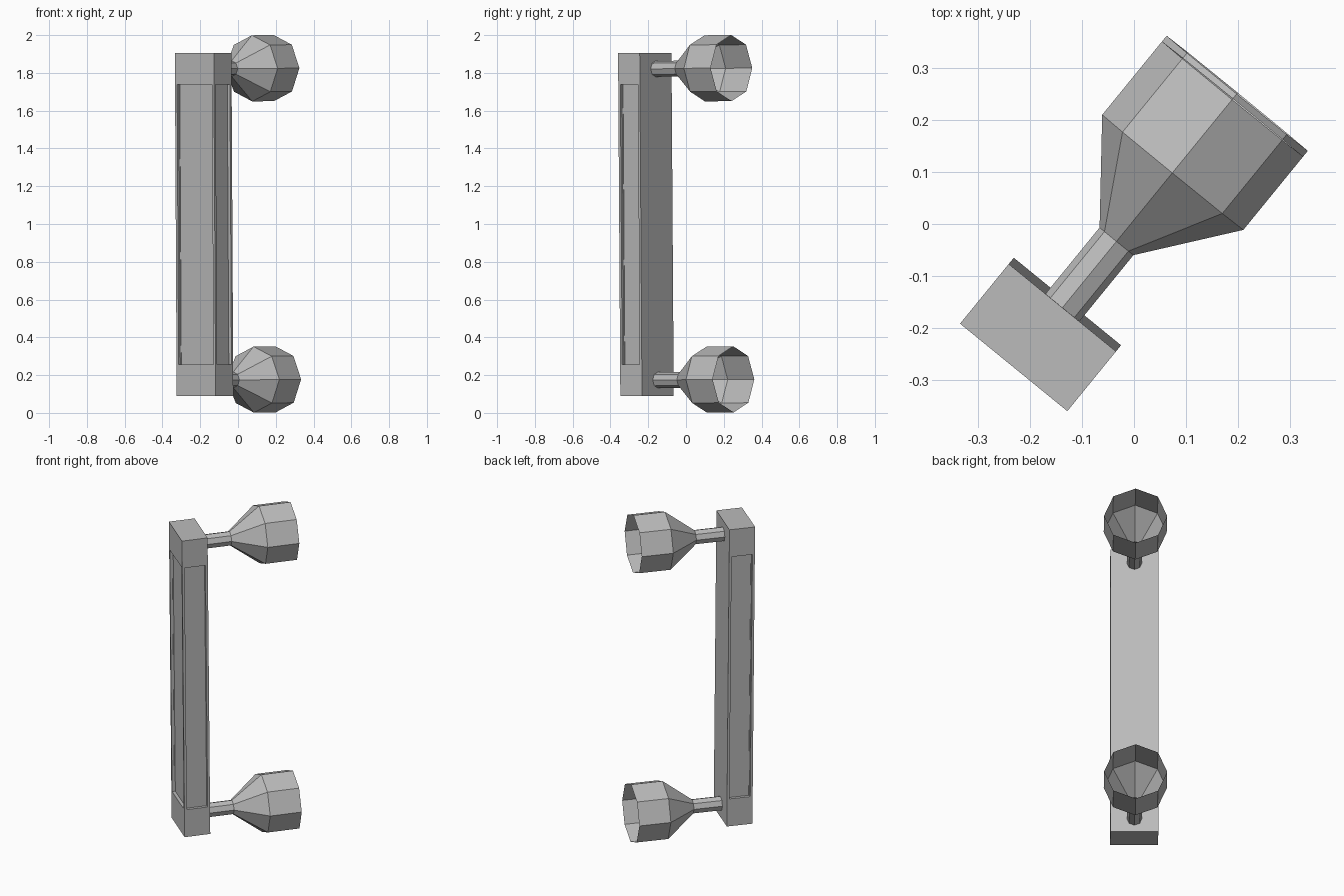
import bpy, bmesh, math
from mathutils import Matrix, Vector

cube = bpy.data.objects.get("Cube")
if cube:
    bpy.data.objects.remove(cube, do_unlink=True)

# Single grey metal
grey = bpy.data.materials.new("grey metal")
grey.use_nodes = True
colour = (0.5, 0.5, 0.5, 1)
grey.diffuse_color = colour
grey.node_tree.nodes["Principled BSDF"].inputs["Base Color"].default_value = colour

# The whole handle is turned about z and leans very slightly
PLACE = (Matrix.Translation((0, 0, 1)) @ Matrix.Rotation(math.radians(-39.2), 4, 'Z')
         @ Matrix.Rotation(0.0085, 4, 'X') @ Matrix.Translation((0, 0, -1)))
CENTRE_X = -0.005


def finish(name, bm):
    bm.transform(PLACE)
    mesh = bpy.data.meshes.new(name)
    bm.to_mesh(mesh)
    bm.free()
    mesh.materials.append(grey)
    obj = bpy.data.objects.new(name, mesh)
    bpy.context.collection.objects.link(obj)
    return obj


def grip_bar():
    """Square bar with a sunken panel on the front and both sides."""
    bm = bmesh.new()
    size, centre = Vector((0.266, 0.148, 1.816)), Vector((CENTRE_X, -0.278, 1.0))
    bmesh.ops.create_cube(bm, size=1, matrix=Matrix.Translation(centre) @ Matrix.Diagonal(size.to_4d()))
    for z in (0.245, 1.755):
        bmesh.ops.bisect_plane(bm, geom=bm.verts[:] + bm.edges[:] + bm.faces[:],
                               plane_co=(0, 0, z), plane_no=(0, 0, 1))
    bm.normal_update()
    panels = [f for f in bm.faces
              if abs(f.calc_center_median().z - 1) < 0.1 and f.normal.y < 0.5]
    rims = bmesh.ops.inset_individual(bm, faces=panels, thickness=0.02)
    # Push each panel straight in, leaving upright recess walls
    for f in panels:
        inward = f.normal.copy() * -0.018
        walls = bmesh.ops.extrude_discrete_faces(bm, faces=[f])
        bmesh.ops.translate(bm, verts=walls["faces"][0].verts[:], vec=inward)
    finish("grip_bar", bm)


def cup_and_stem(name, z, sides=8):
    """Eight-sided stem flaring into an open cup."""
    profile = [(-0.206, 0.042), (-0.04, 0.042), (0.131, 0.175), (0.313, 0.175)]
    bm = bmesh.new()
    rings = []
    for y, r in profile:
        angles = [math.tau * k / sides for k in range(sides)]
        rings.append([bm.verts.new((CENTRE_X + r * math.sin(a), y, z + r * math.cos(a)))
                      for a in angles])
    for a, b in zip(rings, rings[1:]):
        for k in range(sides):
            n = (k + 1) % sides
            bm.faces.new((a[k], a[n], b[n], b[k]))
    bmesh.ops.recalc_face_normals(bm, faces=bm.faces)
    finish(name, bm)


grip_bar()
cup_and_stem("upper_cup", 1.823)
cup_and_stem("lower_cup", 0.175)
